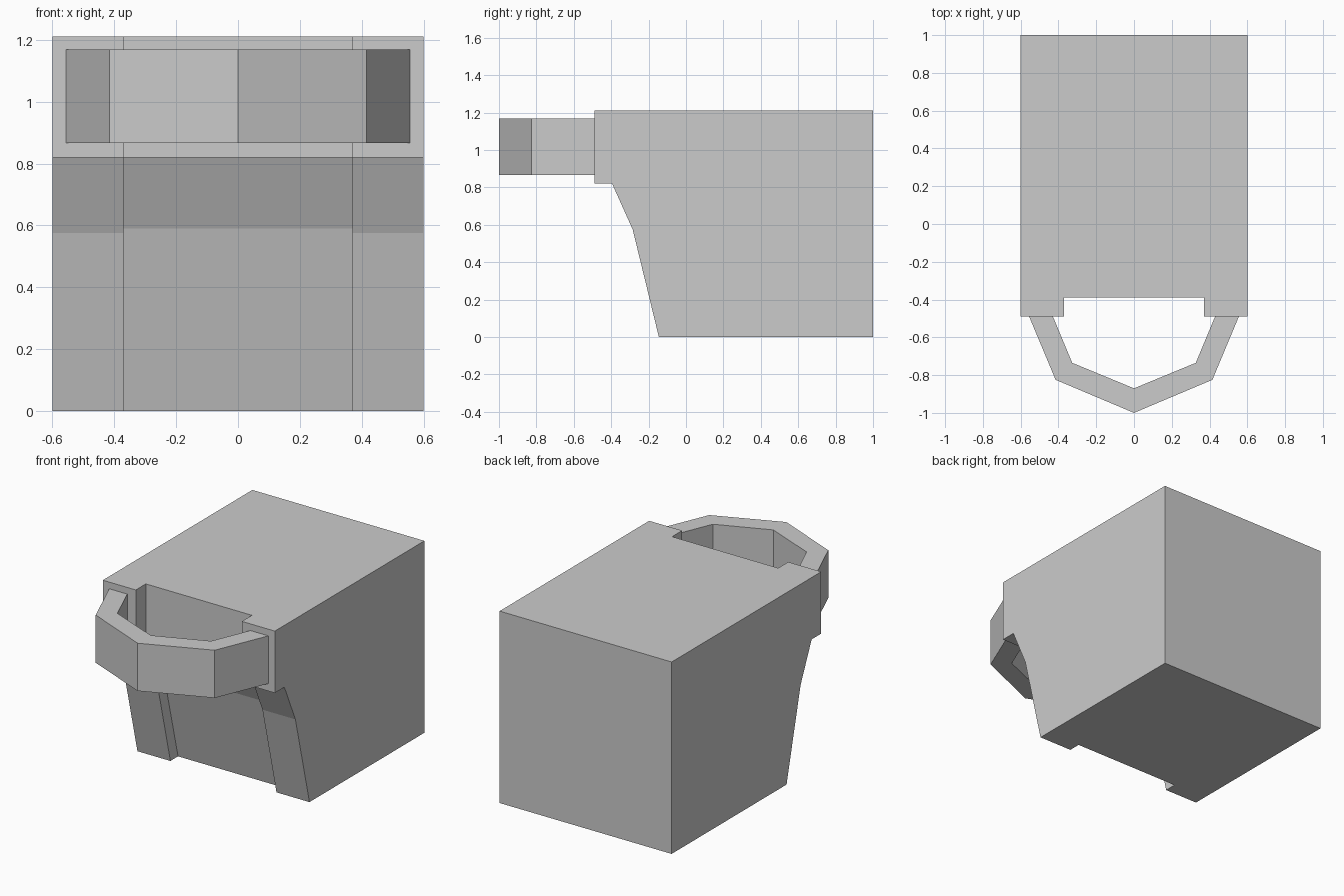
import bpy, bmesh
from mathutils import Vector

if "Cube" in bpy.data.objects:
    bpy.data.objects.remove(bpy.data.objects["Cube"])


def prism(name, points, axis, low, high):
    """Extrude a closed 2D outline along x (outline in y,z) or z (outline in x,y)."""
    bm = bmesh.new()
    if axis == 'X':
        verts = [bm.verts.new((low, a, b)) for a, b in points]
        step = Vector((high - low, 0, 0))
    else:
        verts = [bm.verts.new((a, b, low)) for a, b in points]
        step = Vector((0, 0, high - low))
    face = bm.faces.new(verts)
    ext = bmesh.ops.extrude_face_region(bm, geom=[face], use_keep_orig=True)
    moved = [g for g in ext['geom'] if isinstance(g, bmesh.types.BMVert)]
    bmesh.ops.translate(bm, vec=step, verts=moved)
    bmesh.ops.recalc_face_normals(bm, faces=bm.faces[:])
    mesh = bpy.data.meshes.new(name)
    bm.to_mesh(mesh)
    bm.free()
    obj = bpy.data.objects.new(name, mesh)
    bpy.context.collection.objects.link(obj)
    return obj


# Body: side outline with overhanging upper front and tapered lower front
body = prism("body", [(1, 0), (1, 1.21), (-0.49, 1.21), (-0.49, 0.82),
                      (-0.395, 0.82), (-0.285, 0.575), (-0.145, 0)],
             'X', -0.6, 0.6)

# Shallow recess down the middle of the front
cutter = prism("recess_cutter", [(-0.8, 1.3), (-0.39, 1.3), (-0.39, 0.82),
                                 (-0.32, 0.82), (-0.215, 0.59),
                                 (-0.044, -0.1), (-0.8, -0.1)],
               'X', -0.37, 0.37)
cutter.hide_render = True
cut = body.modifiers.new("recess", 'BOOLEAN')
cut.operation = 'DIFFERENCE'
cut.solver = 'EXACT'
cut.object = cutter
bpy.context.view_layer.objects.active = body
bpy.ops.object.modifier_apply(modifier=cut.name)
bpy.data.objects.remove(cutter)

# Handle: front half of an eight-sided ring, joined to the two front posts
outer = [(-0.556, -0.488), (-0.415, -0.825), (0, -1)]
inner = [(-0.43, -0.488), (-0.327, -0.735), (0, -0.87)]


def mirrored(half):
    return half + [(-x, y) for x, y in reversed(half[:-1])]


prism("handle", mirrored(outer) + mirrored(inner)[::-1], 'Z', 0.867, 1.168)
